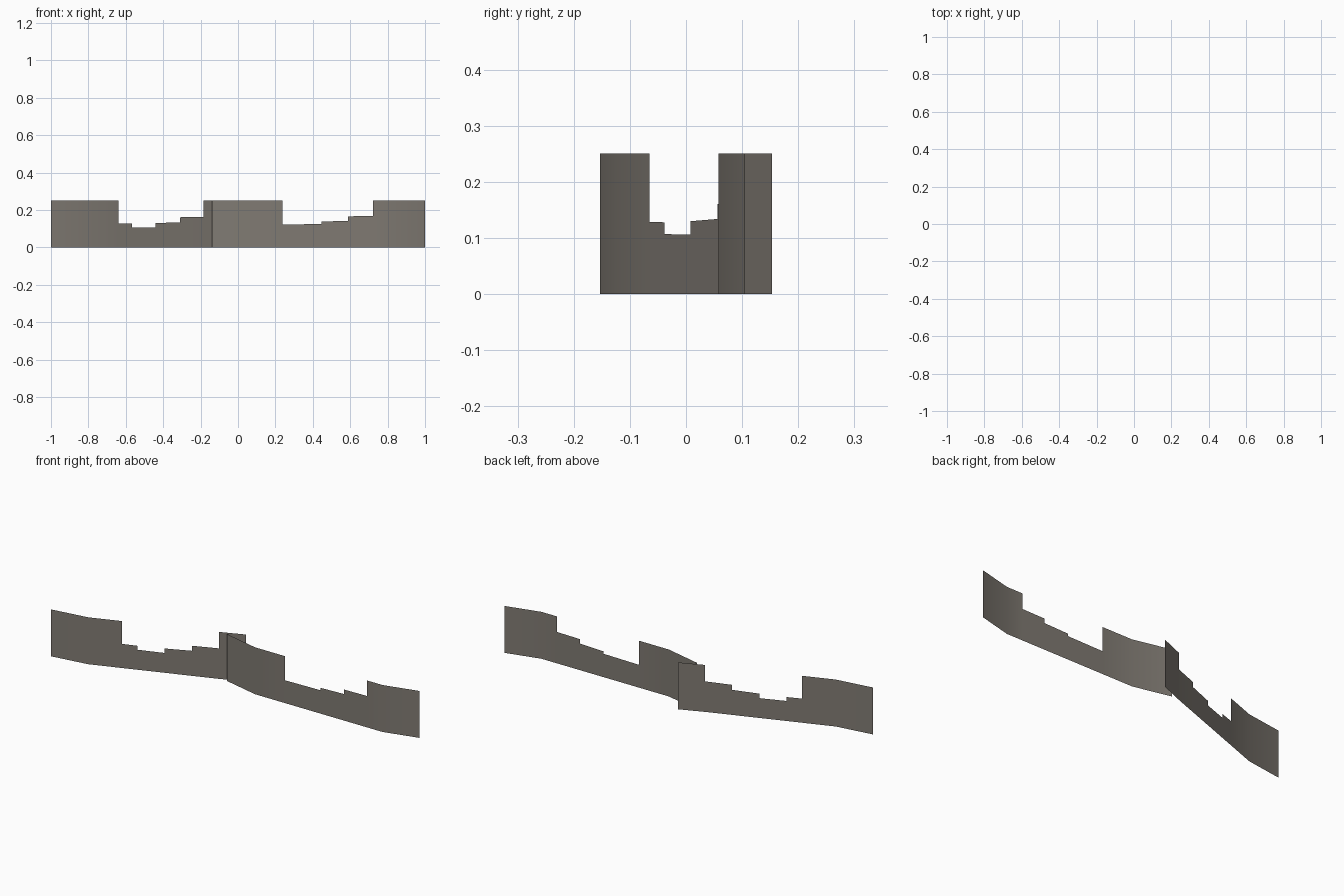
import bpy, bmesh

if "Cube" in bpy.data.objects:
    bpy.data.objects.remove(bpy.data.objects["Cube"])

H = 0.251  # full wall height

stone = bpy.data.materials.new("weathered_grey_brown")
stone.diffuse_color = (0.215, 0.195, 0.17, 1.0)
stone.use_nodes = True
stone.node_tree.nodes["Principled BSDF"].inputs["Base Color"].default_value = stone.diffuse_color


def y_on_plan(plan, x):
    """Follow the bent wall line seen from above."""
    for (xa, ya), (xb, yb) in zip(plan, plan[1:]):
        if x <= xb + 1e-6:
            return ya + (yb - ya) * (x - xa) / (xb - xa)
    return plan[-1][1]


def broken_wall(name, plan, spans):
    """Single-sheet wall; spans are (x_start, x_end, top_left, top_right)."""
    bm = bmesh.new()
    kinks = [p[0] for p in plan]
    for x0, x1, t0, t1 in spans:
        xs = [x0] + [k for k in kinks if x0 + 1e-4 < k < x1 - 1e-4] + [x1]
        for a, b in zip(xs, xs[1:]):
            ta = t0 + (t1 - t0) * (a - x0) / (x1 - x0)
            tb = t0 + (t1 - t0) * (b - x0) / (x1 - x0)
            ya, yb = y_on_plan(plan, a), y_on_plan(plan, b)
            bm.faces.new([bm.verts.new(c) for c in (
                (a, ya, 0), (b, yb, 0), (b, yb, tb), (a, ya, ta))])
    bmesh.ops.remove_doubles(bm, verts=bm.verts, dist=1e-5)
    for f in bm.faces:
        f.smooth = True
    mesh = bpy.data.meshes.new(name)
    bm.to_mesh(mesh)
    bm.free()
    mesh.materials.append(stone)
    obj = bpy.data.objects.new(name, mesh)
    bpy.context.collection.objects.link(obj)
    return obj


# Left wall, running diagonally towards the back
broken_wall("left_broken_wall",
            [(-1, -0.153), (-0.80, -0.124), (-0.19, 0.100), (-0.06, 0.153)],
            [(-1, -0.64, H, H), (-0.64, -0.567, 0.129, 0.128),
             (-0.567, -0.44, 0.107, 0.106), (-0.44, -0.31, 0.130, 0.134),
             (-0.31, -0.185, 0.161, 0.163), (-0.185, -0.06, H, H)])

# Right wall, nearly parallel to the front with both ends bent back
broken_wall("right_broken_wall",
            [(-0.14, 0.105), (0.06, 0.058), (0.815, 0.058), (1, 0.105)],
            [(-0.14, 0.238, H, H), (0.238, 0.447, 0.122, 0.125),
             (0.447, 0.588, 0.138, 0.142), (0.588, 0.722, 0.166, 0.168),
             (0.722, 1, H, H)])
